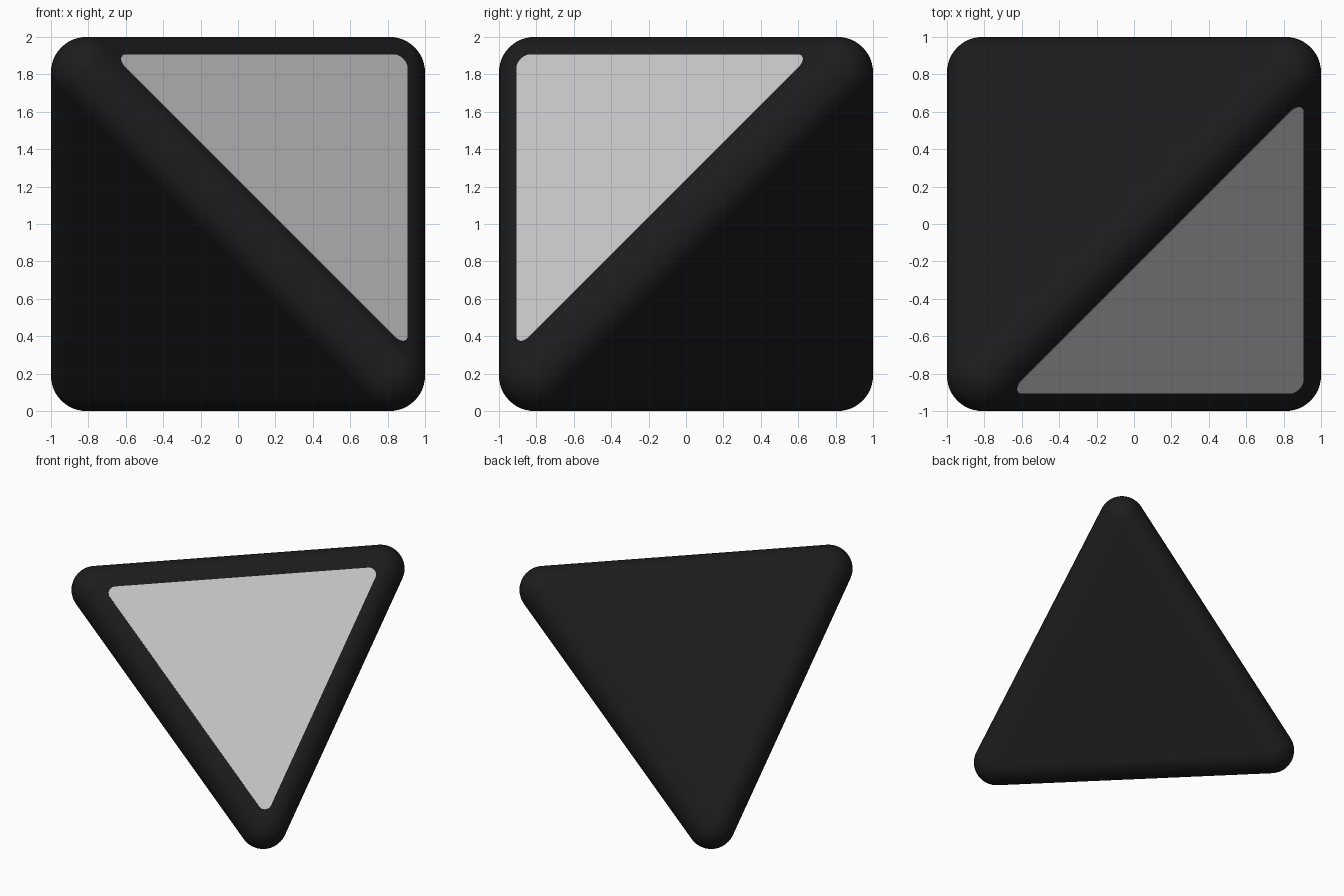
import bpy, bmesh
from math import sin, cos, pi, radians
from mathutils import Vector

if "Cube" in bpy.data.objects:
    bpy.data.objects.remove(bpy.data.objects["Cube"])

MID = Vector((0, 0, 1))
R = 0.19            # edge rounding of the body
A = 1 - R           # half size of the inner tetrahedron's cube


def add_object(name, bm):
    mesh = bpy.data.meshes.new(name)
    bmesh.ops.recalc_face_normals(bm, faces=bm.faces)
    bm.to_mesh(mesh)
    bm.free()
    ob = bpy.data.objects.new(name, mesh)
    bpy.context.collection.objects.link(ob)
    bpy.ops.object.select_all(action='DESELECT')
    ob.select_set(True)
    bpy.context.view_layer.objects.active = ob
    return ob


# Body: tetrahedron with rounded edges, the hull of four corner spheres
bm = bmesh.new()
SEG, RINGS = 48, 24
for corner in ((-1, -1, 1), (1, 1, 1), (1, -1, -1), (-1, 1, -1)):
    c = MID + Vector(corner) * A
    for i in range(RINGS + 1):
        v = pi * i / RINGS
        count = 1 if i in (0, RINGS) else SEG
        for j in range(count):
            u = 2 * pi * j / SEG
            bm.verts.new(c + R * Vector((sin(v) * cos(u), sin(v) * sin(u), cos(v))))
hull = bmesh.ops.convex_hull(bm, input=bm.verts[:])
bmesh.ops.delete(bm, geom=[v for v in bm.verts if not v.link_faces], context='VERTS')
bmesh.ops.dissolve_limit(bm, angle_limit=radians(0.3), verts=bm.verts[:], edges=bm.edges[:])
body = add_object("rounded_body", bm)
bpy.ops.object.shade_smooth_by_angle(angle=radians(30))
weighted = body.modifiers.new("Even normals", 'WEIGHTED_NORMAL')
weighted.keep_sharp = True

black = bpy.data.materials.new("black")
black.diffuse_color = (0.012, 0.012, 0.012, 1)
black.use_nodes = True
black.node_tree.nodes["Principled BSDF"].inputs["Base Color"].default_value = black.diffuse_color
body.data.materials.append(black)

# Face panel: thin triangle with rounded corners on the front right upper face
D, E, RHO = 1.142, 0.906, 0.055
n = Vector((1, -1, 1)).normalized()
centre = n * (D / 3 ** 0.5)
bm = bmesh.new()
outline = []
for tip in ((D - 2 * E, -E, E), (E, -E, D - 2 * E), (E, 2 * E - D, E)):
    out = (Vector(tip) - centre).normalized()
    side = n.cross(out)
    c = Vector(tip) - out * 2 * RHO
    for k in range(13):
        t = radians(-60 + 10 * k)
        outline.append(bm.verts.new(MID + c + RHO * (cos(t) * out + sin(t) * side)))
face = bm.faces.new(outline)
ext = bmesh.ops.extrude_face_region(bm, geom=[face], use_keep_orig=True)
bmesh.ops.translate(bm, vec=-n * 0.02,
                    verts=[g for g in ext["geom"] if isinstance(g, bmesh.types.BMVert)])
add_object("face_panel", bm)
bpy.ops.object.shade_smooth_by_angle(angle=radians(30))
